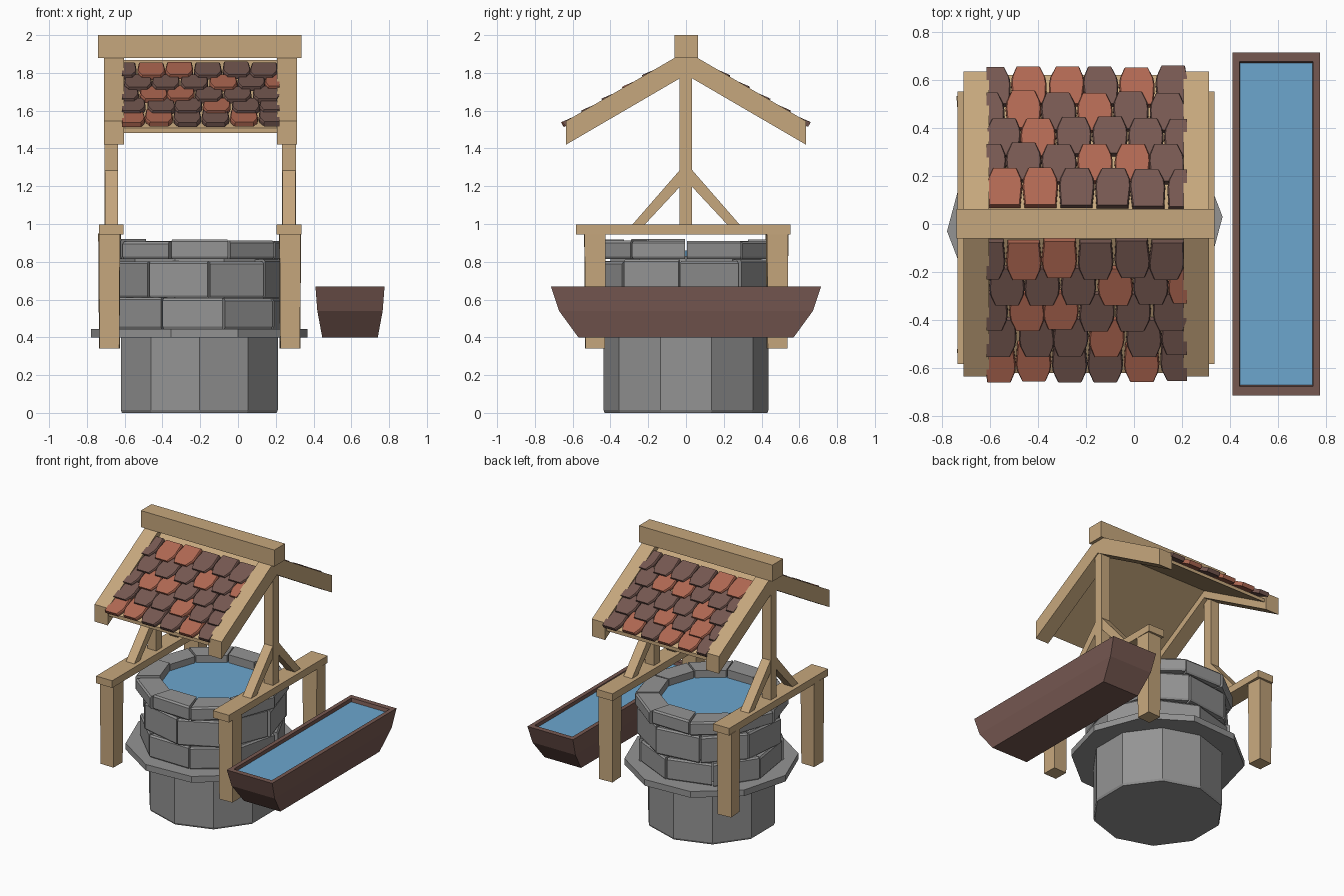
import bpy, bmesh, random
from math import sin, cos, radians, atan
from mathutils import Vector

random.seed(4)
cube = bpy.data.objects.get("Cube")
if cube:
    bpy.data.objects.remove(cube, do_unlink=True)


def material(name, *rgb):
    lin = [((c / 255 + 0.055) / 1.055) ** 2.4 for c in rgb] + [1]
    m = bpy.data.materials.new(name)
    m.use_nodes = True
    m.diffuse_color = lin
    m.node_tree.nodes["Principled BSDF"].inputs["Base Color"].default_value = lin
    return m


wood = material("wood", 198, 167, 125)
stone = material("stone", 148, 148, 148)
brown = material("dark brown", 118, 88, 81)
red = material("red clay", 176, 104, 82)
blue = material("water blue", 108, 166, 206)


def build(name, parts, *mats):
    """Each part is (rings, material index); rings are skinned and capped."""
    bm = bmesh.new()
    for rings, index in parts:
        loops = [[bm.verts.new(p) for p in ring] for ring in rings]
        faces = [bm.faces.new(loops[0]), bm.faces.new(loops[-1])]
        for a, b in zip(loops, loops[1:]):
            for i in range(len(a)):
                j = (i + 1) % len(a)
                faces.append(bm.faces.new((a[i], a[j], b[j], b[i])))
        for f in faces:
            f.material_index = index
    bmesh.ops.recalc_face_normals(bm, faces=bm.faces)
    mesh = bpy.data.meshes.new(name)
    bm.to_mesh(mesh)
    bm.free()
    for m in mats:
        mesh.materials.append(m)
    ob = bpy.data.objects.new(name, mesh)
    bpy.context.collection.objects.link(ob)
    return ob


def rect(x0, x1, y0, y1, z):
    return [(x0, y0, z), (x1, y0, z), (x1, y1, z), (x0, y1, z)]


def box(x0, x1, y0, y1, z0, z1):
    return [rect(x0, x1, y0, y1, z0), rect(x0, x1, y0, y1, z1)]


def prism(profile, x0, x1):
    return [[(x, y, z) for y, z in profile] for x in (x0, x1)]


CX = -0.205  # well axis


def polar(r, deg, z):
    return (CX + r * cos(radians(deg)), r * sin(radians(deg)), z)


def ngon(r, z, start, n=10):
    return [polar(r, start + 360 * i / n, z) for i in range(n)]


# Well base, ledge, inner core and water
build("well_base", [([ngon(0.43, 0, 270), ngon(0.437, 0.015, 270),
                      ngon(0.437, 0.41, 270)], 0)], stone)
build("well_ledge", [([ngon(0.575, 0.40, 3), ngon(0.575, 0.445, 3)], 0)], stone)
build("well_core", [([ngon(0.42, 0.43, 0), ngon(0.42, 0.83, 0)], 0)], stone)
build("well_water", [([ngon(0.40, 0.82, 0), ngon(0.40, 0.86, 0)], 0)], blue)


# Stone courses made of separate, slightly uneven blocks
def course(name, n, start, inner, outer, z0, z1):
    parts = []
    step = 360 / n
    for i in range(n):
        a = start + i * step + 0.7
        b = a + step - 1.4
        r0 = outer + random.uniform(-0.012, 0.012)
        r1 = outer + random.uniform(-0.012, 0.012)
        top = z1 + random.uniform(-0.012, 0.004)
        rings = []
        for z, k in ((z0, 0.985), (z0 + 0.012, 1), (top - 0.012, 1), (top, 0.98)):
            rings.append([polar(inner, a, z), polar(r0 * k, a, z),
                          polar(r1 * k, b, z), polar(inner, b, z)])
        parts.append((rings, 0))
    build(name, parts, stone)


course("lower_stones", 9, 286, 0.36, 0.48, 0.445, 0.61)
course("middle_stones", 9, 276, 0.36, 0.48, 0.61, 0.81)
course("rim_stones", 10, 288, 0.345, 0.50, 0.815, 0.918)

# Timber frame, one side at a time
for side, x in (("right", -0.67), ("left", 0.27)):
    for end, s in (("front", -1), ("back", 1)):
        # Leg, turned a little about its own axis
        t = radians(random.uniform(-5, 5))
        cx, cy = x + (0.005 if x > 0 else -0.01), s * 0.482
        corners = [(-1, -1), (1, -1), (1, 1), (-1, 1)]
        rings = [[(cx + w * (i * cos(t) - j * sin(t)),
                   cy + w * (i * sin(t) + j * cos(t)), z) for i, j in corners]
                 for z, w in ((0.34, 0.052), (0.95, 0.056))]
        build(f"{side}_{end}_leg", [(rings, 0)], wood)
        # Diagonal brace
        brace = [(s * 0.29, 0.99), (s * 0.225, 0.99), (s * 0.02, 1.21), (s * 0.02, 1.30)]
        build(f"{side}_{end}_brace", [(prism(brace, x - 0.034, x + 0.034), 0)], wood)
        # Rafter with plumb-cut ends
        rafter = [(0, 1.915), (s * 0.635, 1.545), (s * 0.635, 1.42), (0, 1.79)]
        rx = x - 0.01 if x > 0 else x + 0.013
        build(f"{side}_{end}_rafter", [(prism(rafter, rx - 0.053, rx + 0.053), 0)], wood)
    build(f"{side}_beam", [(box(x - 0.065, x + 0.065, -0.583, 0.553, 0.945, 0.997), 0)], wood)
    build(f"{side}_post", [(box(x - 0.036, x + 0.036, -0.035, 0.033, 0.99, 1.89), 0)], wood)

build("ridge_beam", [(box(-0.74, 0.335, -0.06, 0.063, 1.88, 2.0), 0)], wood)

# Roof boards and tiles; rows run from eave to ridge, R = red, d = dark
SLOPE = 0.583
ANGLE = atan(SLOPE)
ROWS = {
    1: ("back", ["dRRdRd", "dRdRdd", "dRdddd", "dddRRd", "RRdddd"],
        [-0.585, -0.61, -0.55, -0.61, -0.54]),
    -1: ("front", ["RRddRd", "dddRdd", "dRRddd", "dddRdR", "dRRddd"],
         [-0.57, -0.56, -0.60, -0.53, -0.61]),
}
OUTLINE = [(-0.066, 0), (0.066, 0), (0.074, 0.09), (0.07, 0.12), (0.05, 0.166),
           (-0.05, 0.166), (-0.07, 0.12), (-0.074, 0.09)]
for s, (end, rows, starts) in ROWS.items():
    board = [(0, 1.868), (s * 0.62, 1.507), (s * 0.62, 1.482), (0, 1.843)]
    build(f"{end}_roof_board", [(prism(board, -0.62, 0.22), 0)], wood)
    down = Vector((0, s * cos(ANGLE), -sin(ANGLE)))
    up = Vector((0, s * sin(ANGLE), cos(ANGLE)))
    parts = []
    for r, (colors, start) in enumerate(zip(rows, starts)):
        y = 0.635 - 0.107 * r - 0.166 * cos(ANGLE)
        for c, color in enumerate(colors):
            x = start + 0.15 * c
            slide = random.uniform(-0.008, 0.004)
            skew = random.uniform(-0.05, 0.05)
            head = Vector((0, s * y, 1.868 - SLOPE * y)) + down * slide
            rings = []
            for thick, k in ((0, 1), (0.02, 1), (0.028, 0.93)):
                ring = []
                for u, v in OUTLINE:
                    p = head + down * v + up * (thick + 0.12 * v)
                    p.x = min(max(x + u * k + skew * v, -0.615), 0.22)
                    ring.append(p)
                rings.append(ring)
            parts.append((rings, int(color == "R")))
    build(f"{end}_roof_tiles", parts, brown, red)

# Water trough beside the well
TX = 0.593
levels = [(0.147, 0.57, 0.40), (0.173, 0.672, 0.54), (0.183, 0.715, 0.67),
          (0.153, 0.677, 0.67), (0.150, 0.667, 0.62)]
build("trough", [([rect(TX - w, TX + w, -d, d, z) for w, d, z in levels], 0)], brown)
build("trough_water", [(box(TX - 0.151, TX + 0.151, -0.671, 0.671, 0.625, 0.645), 0)], blue)
